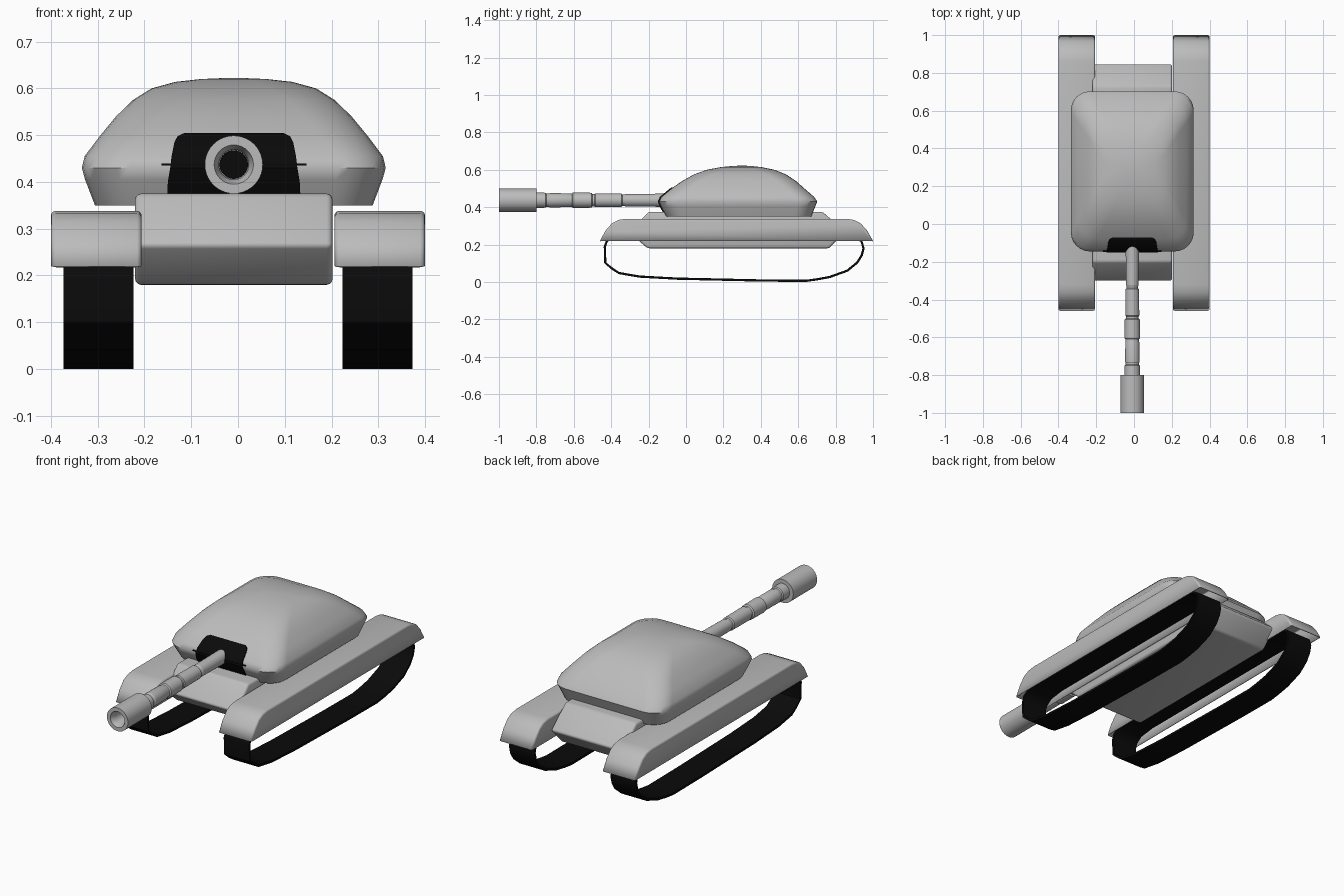
import bpy, bmesh, math
from mathutils import Vector

if "Cube" in bpy.data.objects:
    bpy.data.objects.remove(bpy.data.objects["Cube"])


def material(name, v):
    m = bpy.data.materials.new(name)
    m.diffuse_color = (v, v, v, 1)
    m.use_nodes = True
    m.node_tree.nodes["Principled BSDF"].inputs["Base Color"].default_value = m.diffuse_color
    return m


GREY = material("armour grey", 0.5)
BLACK = material("rubber black", 0.003)
CX = -0.009          # hull, turret and gun sit slightly off centre


def finish(name, bm, mat, angle=35):
    bmesh.ops.recalc_face_normals(bm, faces=bm.faces)
    me = bpy.data.meshes.new(name)
    bm.to_mesh(me)
    bm.free()
    me.materials.append(mat)
    ob = bpy.data.objects.new(name, me)
    bpy.context.collection.objects.link(ob)
    bpy.ops.object.select_all(action='DESELECT')
    ob.select_set(True)
    bpy.context.view_layer.objects.active = ob
    bpy.ops.object.shade_smooth_by_angle(angle=math.radians(angle))
    return ob


def loft(bm, rings, cap=True, closed=False):
    """Bridge rings of points having equal counts."""
    vs = [[bm.verts.new(p) for p in r] for r in rings]
    n = len(vs[0])
    pairs = list(zip(vs, vs[1:])) + ([(vs[-1], vs[0])] if closed else [])
    for a, b in pairs:
        for i in range(n):
            j = (i + 1) % n
            bm.faces.new((a[i], a[j], b[j], b[i]))
    if cap:
        bm.faces.new(vs[0])
        bm.faces.new(vs[-1])


def bevel(bm, width, angle=50):
    es = [e for e in bm.edges if len(e.link_faces) == 2
          and e.calc_face_angle(0) > math.radians(angle)]
    bmesh.ops.bevel(bm, geom=es, offset=width, segments=3, profile=0.5, affect='EDGES')


def prism(profile, x0, x1):
    """Extrude a (y, z) profile along x."""
    bm = bmesh.new()
    loft(bm, [[(x, y, z) for y, z in profile] for x in (x0, x1)])
    bmesh.ops.recalc_face_normals(bm, faces=bm.faces)
    return bm


def lathe(name, profile, mat, z=0.437, n=40):
    """Spin (y, radius) around the gun axis."""
    bm = bmesh.new()
    loft(bm, [[(CX + r * math.cos(2 * math.pi * i / n), y,
                z + r * math.sin(2 * math.pi * i / n)) for i in range(n)]
              for y, r in profile])
    return finish(name, bm, mat, 30)


def rounded_rect(hx, y0, y1, z, r, n=6):
    hy, cy = (y1 - y0) / 2, (y0 + y1) / 2
    r = min(r, hx * 0.8, hy * 0.8)
    pts = []
    for k, (sx, sy) in enumerate(((1, 1), (-1, 1), (-1, -1), (1, -1))):
        for i in range(n + 1):
            a = math.pi / 2 * (k + i / n)
            pts.append((CX + sx * (hx - r) + r * math.cos(a),
                        cy + sy * (hy - r) + r * math.sin(a), z))
    return pts


# Hull
bm = prism([(-0.20, 0.375), (-0.305, 0.265), (-0.205, 0.18),
            (0.765, 0.18), (0.85, 0.27), (0.73, 0.375)], CX - 0.211, CX + 0.211)
bevel(bm, 0.012, 30)
finish("hull", bm, GREY)

# Turret: stacked rounded rectangles
levels = [(0.350, 0.297, -0.105, 0.670, 0.09), (0.405, 0.318, -0.135, 0.692, 0.10),
          (0.430, 0.325, -0.145, 0.702, 0.10), (0.455, 0.319, -0.132, 0.685, 0.10),
          (0.500, 0.285, -0.078, 0.633, 0.10), (0.540, 0.252, -0.020, 0.588, 0.10),
          (0.575, 0.216, 0.042, 0.535, 0.10), (0.600, 0.176, 0.112, 0.472, 0.10),
          (0.614, 0.125, 0.185, 0.405, 0.09), (0.620, 0.070, 0.245, 0.350, 0.06),
          (0.622, 0.025, 0.285, 0.315, 0.02)]
bm = bmesh.new()
loft(bm, [rounded_rect(hx, a, b, z, r) for z, hx, a, b, r in levels])
finish("turret", bm, GREY, 50)

# Gun mantlet: dark plate hugging the turret front
bm = bmesh.new()
rows = [(0.360, 0.143, -0.116), (0.400, 0.141, -0.139), (0.430, 0.136, -0.150),
        (0.455, 0.133, -0.140), (0.485, 0.127, -0.104), (0.498, 0.120, -0.088),
        (0.505, 0.105, -0.078)]
loft(bm, [[(CX - w, y, z), (CX + w, y, z), (CX + w, y + 0.06, z), (CX - w, y + 0.06, z)]
          for z, w, y in rows])
finish("gun_mantlet", bm, BLACK, 40)

# Mantlet trunnion pin
bm = prism([(-0.149, 0.435), (-0.149, 0.439), (-0.12, 0.439), (-0.12, 0.435)],
           CX - 0.155, CX + 0.155)
finish("mantlet_pin", bm, BLACK)

# Stepped barrel
lathe("gun_barrel", [(-0.05, 0.036), (-0.325, 0.033), (-0.33, 0.030), (-0.34, 0.030),
                     (-0.345, 0.036), (-0.485, 0.037), (-0.49, 0.033), (-0.50, 0.033),
                     (-0.505, 0.040), (-0.605, 0.041), (-0.61, 0.035), (-0.62, 0.035),
                     (-0.625, 0.037), (-0.73, 0.038), (-0.735, 0.035), (-0.745, 0.035),
                     (-0.75, 0.040), (-0.82, 0.041)], GREY)

# Muzzle with open bore
lathe("muzzle", [(-0.80, 0.035), (-0.80, 0.062), (-1.0, 0.062), (-1.0, 0.042),
                 (-0.985, 0.037), (-0.97, 0.032), (-0.87, 0.031)], GREY)
lathe("gun_bore", [(-0.875, 0.0305), (-0.878, 0.0305)], BLACK)

fender = [(-0.46, 0.22), (-0.43, 0.275), (-0.395, 0.315), (-0.36, 0.332), (-0.32, 0.338),
          (0.86, 0.338), (0.90, 0.331), (0.935, 0.312), (0.968, 0.275), (1.0, 0.22)]
track = [(-0.440, 0.19), (-0.428, 0.222), (-0.39, 0.25), (-0.30, 0.262), (0.82, 0.262),
         (0.90, 0.25), (0.943, 0.222), (0.955, 0.18), (0.945, 0.14), (0.92, 0.10),
         (0.865, 0.055), (0.77, 0.021), (0.70, 0.008), (0.64, 0.0), (0.40, 0.002),
         (-0.05, 0.012), (-0.25, 0.023), (-0.36, 0.042), (-0.40, 0.068), (-0.437, 0.10)]


def inset(loop, t):
    """Offset a closed clockwise loop inward."""
    out = []
    for i, p in enumerate(loop):
        d = (Vector(loop[(i + 1) % len(loop)]) - Vector(loop[i - 1])).normalized()
        out.append((p[0] + d.y * t, p[1] - d.x * t))
    return out


for side, s in (("right", 1), ("left", -1)):
    # Fender: hollow cover open underneath
    bm = prism(fender, s * 0.206, s * 0.40)
    bottom = [f for f in bm.faces if f.normal.z < -0.9]
    bmesh.ops.delete(bm, geom=bottom, context='FACES_ONLY')
    bevel(bm, 0.010, 60)
    ob = finish("fender_" + side, bm, GREY)
    mod = ob.modifiers.new("wall", 'SOLIDIFY')
    mod.thickness = 0.005
    mod.offset = -1

    # Track belt
    bm = bmesh.new()
    inner = inset(track, 0.012)
    xa, xb = s * 0.224, s * 0.373
    loft(bm, [[(xa, *o), (xb, *o), (xb, *i), (xa, *i)] for o, i in zip(track, inner)],
         cap=False, closed=True)
    finish("track_" + side, bm, BLACK, 40)
